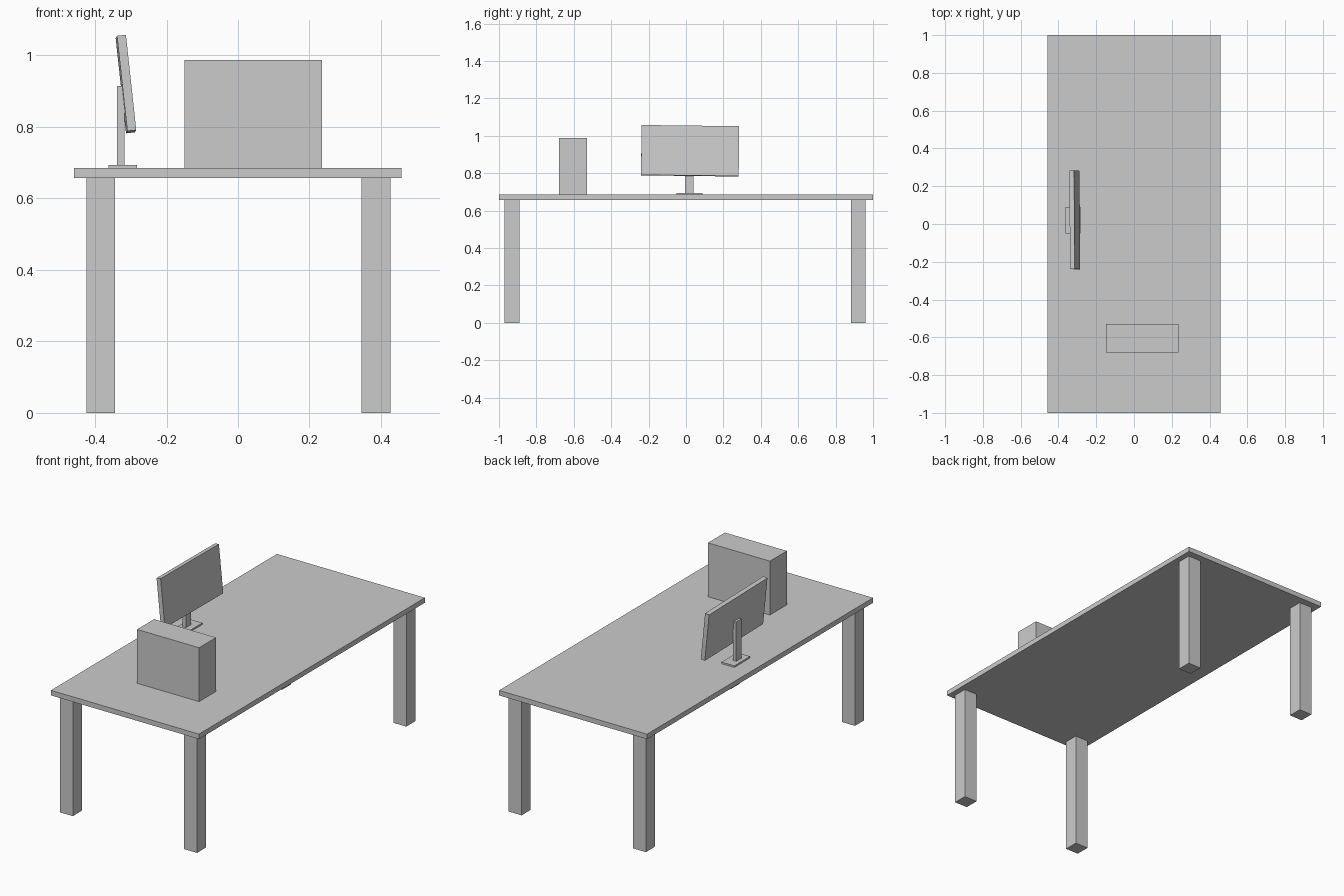
import bpy
from math import radians

if "Cube" in bpy.data.objects:
    bpy.data.objects.remove(bpy.data.objects["Cube"])


def box(name, x, y, z):
    """Box from (min, max) ranges on each axis."""
    bpy.ops.mesh.primitive_cube_add(
        size=1, location=[(a + b) / 2 for a, b in (x, y, z)])
    ob = bpy.context.object
    ob.name = name
    ob.scale = [b - a for a, b in (x, y, z)]
    bpy.ops.object.transform_apply(location=False, rotation=False, scale=True)
    return ob


# Desk top
TOP = 0.685
box("desk_top", (-0.459, 0.458), (-1, 1), (0.657, TOP))

# Four square legs
for side, x in (("left", -0.384), ("right", 0.386)):
    for end, y in (("front", -0.931), ("back", 0.921)):
        box(f"{end}_{side}_leg", (x - 0.04, x + 0.04),
            (y - 0.04, y + 0.04), (0, 0.657))

# Computer case
box("computer_case", (-0.149, 0.235), (-0.68, -0.53), (TOP, 0.987))

# Monitor stand
box("monitor_base", (-0.362, -0.283), (-0.05, 0.089), (TOP, 0.694))
box("monitor_post", (-0.339, -0.318), (-0.006, 0.04), (0.694, 0.915))

# Screen, leaning back and slightly askew
screen = box("monitor_screen", (-0.326, -0.301), (-0.239, 0.283), (0.786, 1.054))
screen.rotation_euler = (radians(-0.7), radians(-6.2), radians(0.5))
